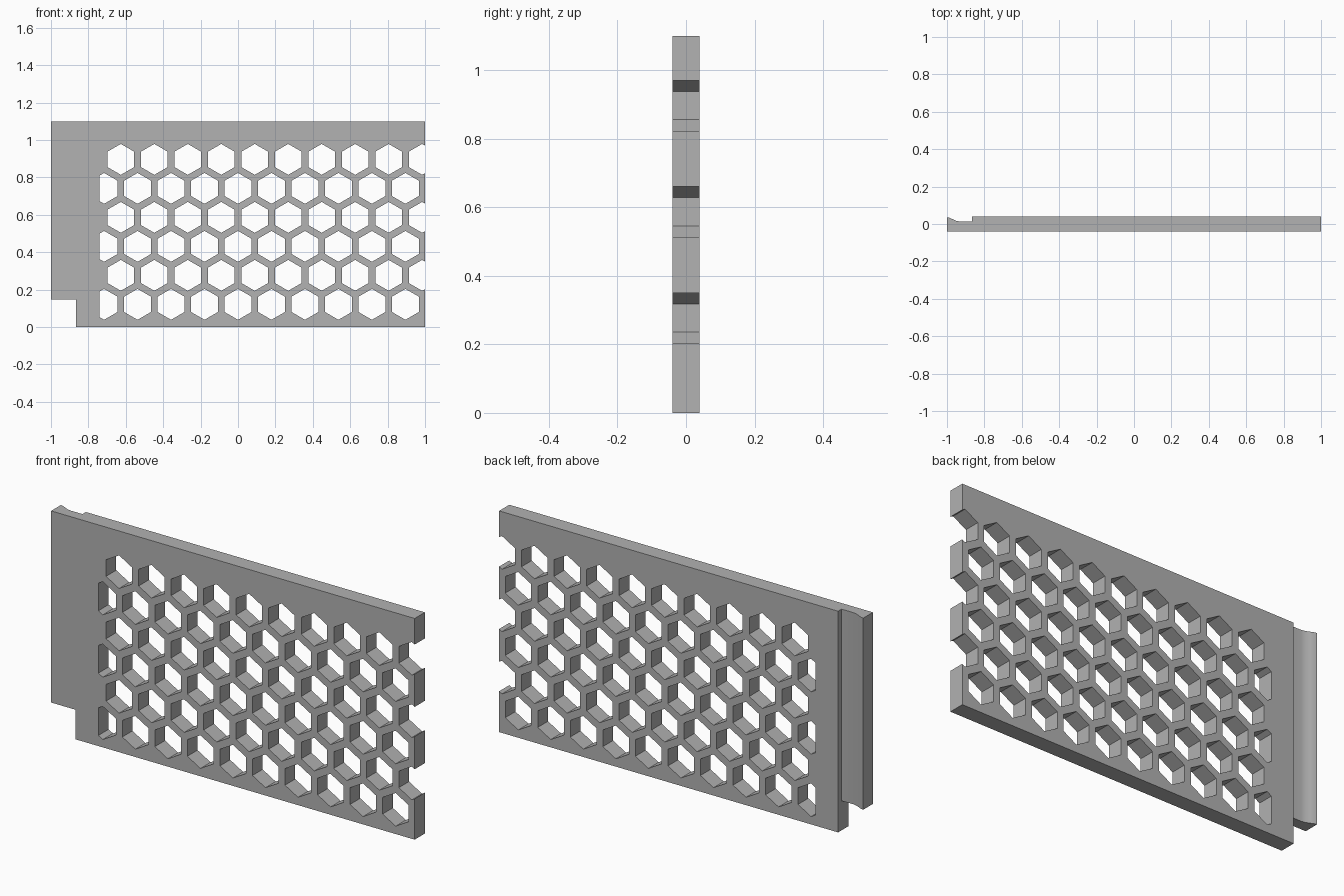
import bpy, bmesh, math
from mathutils import Vector

cube = bpy.data.objects.get("Cube")
if cube:
    bpy.data.objects.remove(cube, do_unlink=True)

HEIGHT, HALF_DEPTH = 1.1, 0.04
STEP_X, NOTCH_Z = -0.865, 0.147
HEX_R, PITCH, ROW_STEP, FIRST_ROW = 0.0825, 0.179, 0.155, 0.1215
HOLE_LIMIT = -0.74

grey = bpy.data.materials.new("plain grey")
grey.use_nodes = True
colour = (0.445, 0.445, 0.445, 1)
grey.diffuse_color = colour
grey.node_tree.nodes["Principled BSDF"].inputs["Base Color"].default_value = colour


def make_object(name, bm):
    bmesh.ops.recalc_face_normals(bm, faces=bm.faces)
    mesh = bpy.data.meshes.new(name)
    bm.to_mesh(mesh)
    bm.free()
    mesh.materials.append(grey)
    obj = bpy.data.objects.new(name, mesh)
    bpy.context.collection.objects.link(obj)
    return obj


def extrude(bm, offset):
    result = bmesh.ops.extrude_face_region(bm, geom=bm.faces[:])
    verts = [v for v in result["geom"] if isinstance(v, bmesh.types.BMVert)]
    bmesh.ops.translate(bm, verts=verts, vec=offset)


def cut(target, cutter):
    cutter.hide_render = True
    mod = target.modifiers.new("cut", "BOOLEAN")
    mod.operation, mod.solver, mod.object = "DIFFERENCE", "EXACT", cutter
    graph = bpy.context.evaluated_depsgraph_get()
    target.data = bpy.data.meshes.new_from_object(target.evaluated_get(graph))
    target.modifiers.clear()
    bpy.data.objects.remove(cutter, do_unlink=True)


# Plan profile of the panel with its thinner hooked lip
lip = [(-1, 0.036), (-0.985, 0.033), (-0.97, 0.026), (-0.95, 0.017),
       (-0.93, 0.013), (STEP_X, 0.013)]
profile = [(1, -HALF_DEPTH), (1, HALF_DEPTH), (STEP_X, HALF_DEPTH)]
profile += lip[::-1] + [(-1, -HALF_DEPTH)]
bm = bmesh.new()
bm.faces.new([bm.verts.new((x, y, 0)) for x, y in profile])
extrude(bm, Vector((0, 0, HEIGHT)))
panel = make_object("vent_panel", bm)

# Notch under the lip
bm = bmesh.new()
corners = [(-1.1, -0.1), (STEP_X, -0.1), (STEP_X, NOTCH_Z), (-1.1, NOTCH_Z)]
bm.faces.new([bm.verts.new((x, -0.1, z)) for x, z in corners])
extrude(bm, Vector((0, 0.2, 0)))
cut(panel, make_object("notch_cutter", bm))

# Staggered rows of hexagonal holes, trimmed straight on the lip side
bm = bmesh.new()
for row in range(6):
    shift = 0.5 * (row % 2)
    for col in range(-4, 6):
        cx, cz = (col + shift) * PITCH, FIRST_ROW + row * ROW_STEP
        angles = [math.radians(30 + 60 * i) for i in range(6)]
        bm.faces.new([bm.verts.new((cx + HEX_R * math.cos(a), -0.1,
                                    cz + HEX_R * math.sin(a))) for a in angles])
bmesh.ops.bisect_plane(bm, geom=bm.verts[:] + bm.edges[:] + bm.faces[:],
                       plane_co=(HOLE_LIMIT, 0, 0), plane_no=(1, 0, 0),
                       clear_inner=True)
extrude(bm, Vector((0, 0.2, 0)))
cut(panel, make_object("hole_cutter", bm))

# Smooth the lip curve, keep all other edges sharp
bpy.context.view_layer.objects.active = panel
panel.select_set(True)
bpy.ops.object.shade_smooth_by_angle(angle=math.radians(25))
